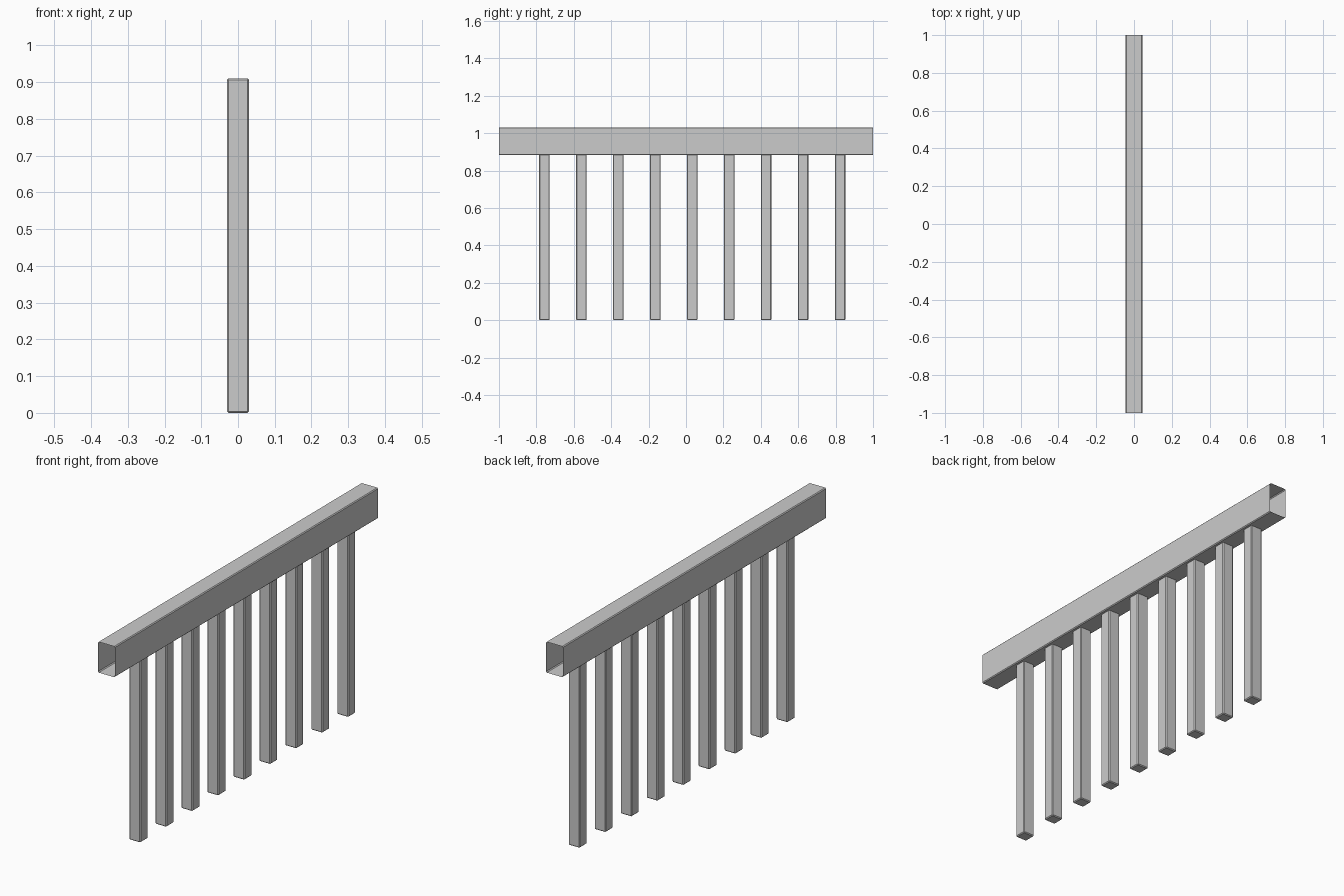
import bpy
import bmesh

cube = bpy.data.objects.get("Cube")
if cube:
    bpy.data.objects.remove(cube, do_unlink=True)

# One plain grey for the whole railing
grey = bpy.data.materials.new("plain_grey")
grey.use_nodes = True
COLOUR = (0.6, 0.6, 0.6, 1)
grey.diffuse_color = COLOUR
grey.node_tree.nodes["Principled BSDF"].inputs["Base Color"].default_value = COLOUR


def beveled_box(name, size, centre, bevel, open_ends=False):
    """Box with chamfered edges; open_ends leaves a thin tube along y."""
    bm = bmesh.new()
    bmesh.ops.create_cube(bm, size=1)
    bmesh.ops.scale(bm, vec=size, verts=bm.verts)
    edges = list(bm.edges)
    if open_ends:
        ends = [f for f in bm.faces if abs(f.normal.y) > 0.9]
        bmesh.ops.delete(bm, geom=ends, context='FACES_ONLY')
        edges = [e for e in bm.edges if not e.is_boundary]
    bmesh.ops.bevel(bm, geom=edges, offset=bevel, segments=1,
                    affect='EDGES', clamp_overlap=True)
    mesh = bpy.data.meshes.new(name)
    bm.to_mesh(mesh)
    bm.free()
    mesh.materials.append(grey)
    obj = bpy.data.objects.new(name, mesh)
    obj.location = centre
    bpy.context.collection.objects.link(obj)
    return obj


# Hollow top rail, open at both ends
RAIL_BOTTOM, RAIL_TOP = 0.882, 1.03
beveled_box("top_rail", (0.09, 2, RAIL_TOP - RAIL_BOTTOM),
            (0, 0, (RAIL_BOTTOM + RAIL_TOP) / 2), 0.004, open_ends=True)

# Evenly spaced posts reaching just inside the rail
POST_HEIGHT = 0.91
for i in range(9):
    beveled_box(f"post_{i + 1}", (0.06, 0.057, POST_HEIGHT),
                (0, -0.757 + i * 0.1976, POST_HEIGHT / 2), 0.004)
